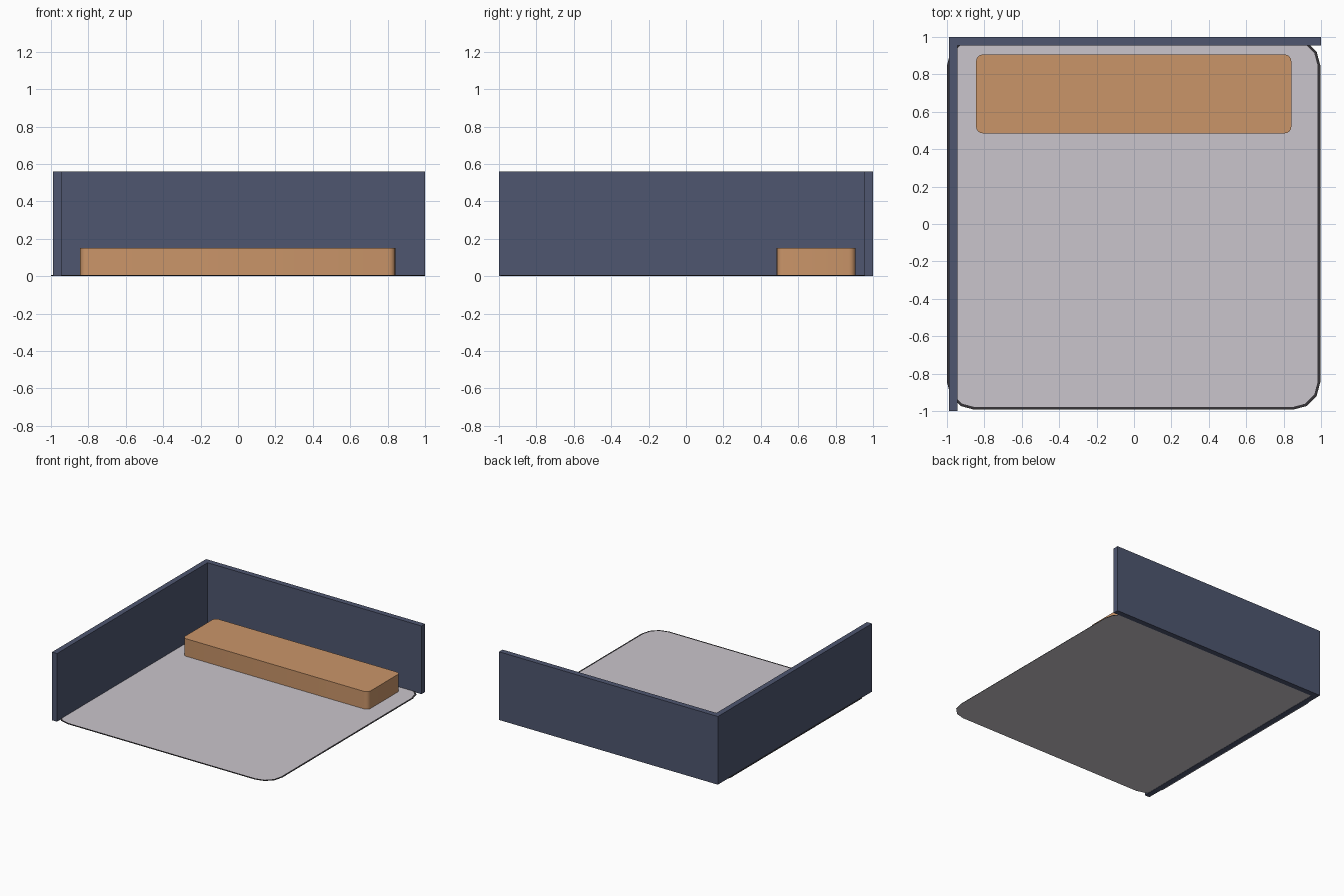
import bpy, bmesh, math

if "Cube" in bpy.data.objects:
    bpy.data.objects.remove(bpy.data.objects["Cube"])


def material(name, rgb):
    lin = [((c / 255 + 0.055) / 1.055) ** 2.4 for c in rgb]
    m = bpy.data.materials.new(name)
    m.diffuse_color = (*lin, 1)
    m.use_nodes = True
    m.node_tree.nodes["Principled BSDF"].inputs["Base Color"].default_value = m.diffuse_color
    return m


WALL = material("slate blue", (78, 86, 112))
FLOOR = material("pale grey", (202, 197, 204))
RIM = material("dark charcoal", (54, 52, 55))
WOOD = material("tan wood", (202, 149, 105))


def rounded_rect(x0, x1, y0, y1, r, steps):
    """Counter-clockwise outline with arc corners."""
    corners = [(x1 - r, y1 - r), (x0 + r, y1 - r), (x0 + r, y0 + r), (x1 - r, y0 + r)]
    pts = []
    for q, (cx, cy) in enumerate(corners):
        for s in range(steps + 1):
            a = math.pi / 2 * (q + s / steps)
            pts.append((cx + r * math.cos(a), cy + r * math.sin(a)))
    return pts


def prism(name, outline, z0, z1, mats, inset=0):
    """Extrude an outline upwards; optional inset border uses the second material."""
    bm = bmesh.new()
    low = [bm.verts.new((x, y, z0)) for x, y in outline]
    high = [bm.verts.new((x, y, z1)) for x, y in outline]
    caps = [bm.faces.new(low[::-1]), bm.faces.new(high)]
    n = len(outline)
    for i in range(n):
        j = (i + 1) % n
        bm.faces.new((low[i], low[j], high[j], high[i]))
    if inset:
        for f in bm.faces:
            f.material_index = 1
        for f in caps:
            bmesh.ops.inset_region(bm, faces=[f], thickness=inset, use_even_offset=True)
            f.material_index = 0
    me = bpy.data.meshes.new(name)
    bm.to_mesh(me)
    bm.free()
    for m in mats:
        me.materials.append(m)
    ob = bpy.data.objects.new(name, me)
    bpy.context.collection.objects.link(ob)
    return ob


# L-shaped back and left walls
prism("corner_walls", [(-0.99, -1), (-0.945, -1), (-0.945, 0.954), (1, 0.954),
                       (1, 1), (-0.99, 1)], 0, 0.56, [WALL])

# thin floor mat with rounded corners and a dark border
prism("floor_mat", rounded_rect(-1, 0.996, -0.993, 0.995, 0.147, 3),
      0.002, 0.005, [FLOOR, RIM], inset=0.014)

# long block with rounded upright edges, in front of the back wall
block = prism("bench_block", rounded_rect(-0.844, 0.841, 0.485, 0.906, 0.035, 4),
              0.006, 0.15, [WOOD])
bpy.context.view_layer.objects.active = block
block.select_set(True)
bpy.ops.object.shade_smooth_by_angle(angle=math.radians(35))
